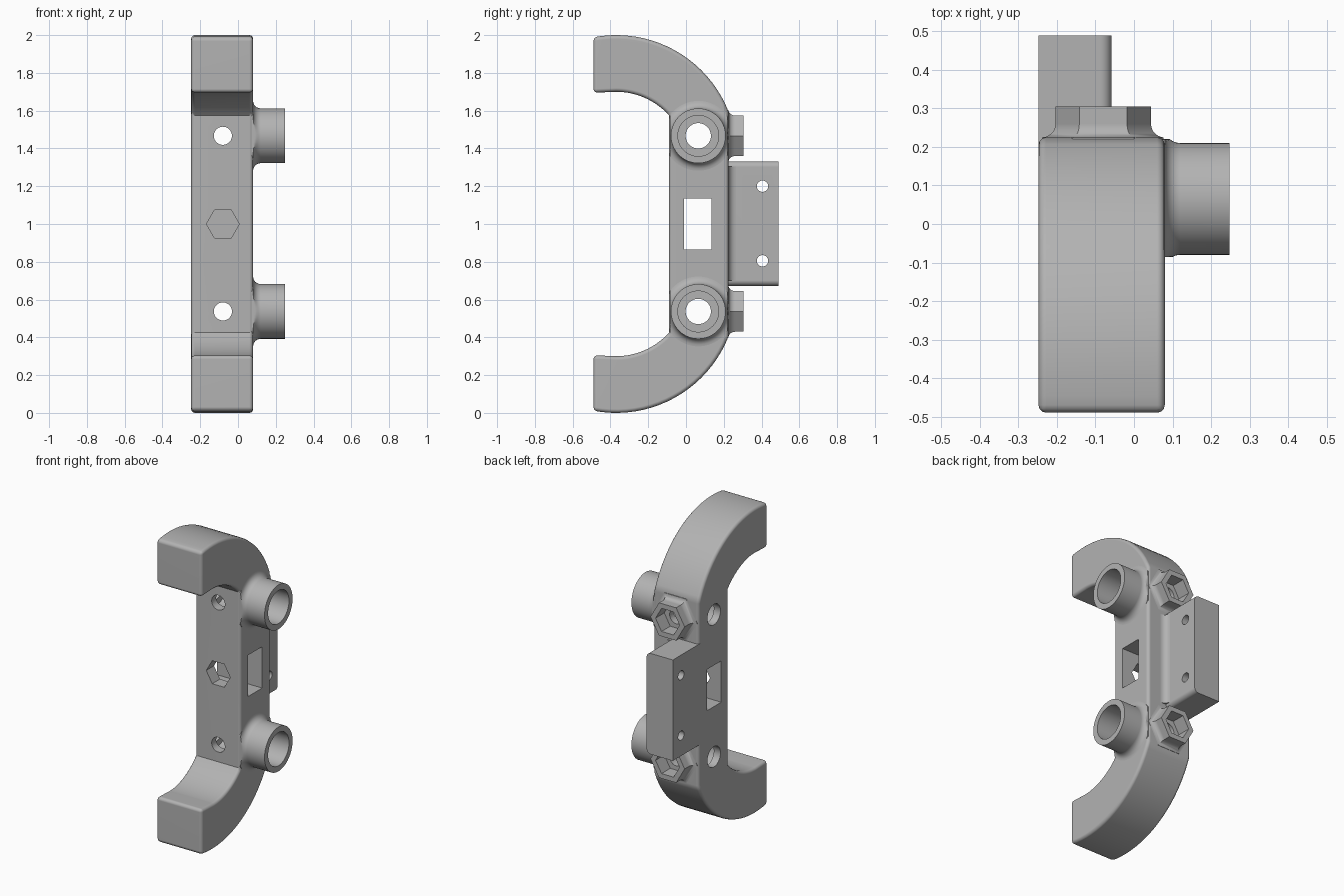
import bpy, bmesh, math
from mathutils import Vector

if "Cube" in bpy.data.objects:
    bpy.data.objects.remove(bpy.data.objects["Cube"])

grey = bpy.data.materials.new("plain_grey")
grey.diffuse_color = (0.45, 0.45, 0.45, 1)
grey.use_nodes = True
grey.node_tree.nodes["Principled BSDF"].inputs["Base Color"].default_value = grey.diffuse_color

X0, X1 = -0.248, 0.08          # body sides
XC = -0.08                     # screw axis
BACK, FRONT = 0.225, -0.09     # bar faces
LEVELS = (0.537, 1.467)        # tube and screw heights


def make(name, bm):
    bmesh.ops.recalc_face_normals(bm, faces=bm.faces)
    me = bpy.data.meshes.new(name)
    bm.to_mesh(me)
    bm.free()
    me.materials.append(grey)
    ob = bpy.data.objects.new(name, me)
    bpy.context.collection.objects.link(ob)
    return ob


def prism(pts, vec):
    """Extruded polygon as a bmesh."""
    bm = bmesh.new()
    f = bm.faces.new([bm.verts.new(p) for p in pts])
    r = bmesh.ops.extrude_face_region(bm, geom=[f], use_keep_orig=True)
    vs = [g for g in r["geom"] if isinstance(g, bmesh.types.BMVert)]
    bmesh.ops.translate(bm, verts=vs, vec=vec)
    bmesh.ops.recalc_face_normals(bm, faces=bm.faces)
    return bm


def box(x0, x1, y0, y1, z0, z1):
    return prism([(x0, y0, z0), (x1, y0, z0), (x1, y1, z0), (x0, y1, z0)],
                 (0, 0, z1 - z0))


def lathe(profile, n, centre, axis):
    """Closed solid turned about x or y; profile holds (radius, height)."""
    bm = bmesh.new()
    rings = []
    for r, h in profile:
        ring = []
        for i in range(n):
            a = math.tau * i / n
            c, s = r * math.cos(a), r * math.sin(a)
            p = (h, c, s) if axis == "x" else (c, h, s)
            ring.append(bm.verts.new(Vector(centre) + Vector(p)))
        rings.append(ring)
    for a, b in zip(rings, rings[1:]):
        for i in range(n):
            j = (i + 1) % n
            bm.faces.new((a[i], a[j], b[j], b[i]))
    bm.faces.new(rings[0])
    bm.faces.new(rings[-1])
    return bm


def flare(r, h, f, steps=6):
    """Concave fillet of radius f from height h up to radius r."""
    out = []
    for i in range(steps + 1):
        a = math.pi / 2 * i / steps
        out.append((r + f * (1 - math.sin(a)), h + f * (1 - math.cos(a))))
    return out


def cut(ob, cutters):
    bpy.context.view_layer.objects.active = ob
    for c in cutters:
        m = ob.modifiers.new("cut", "BOOLEAN")
        m.operation, m.solver, m.object = "DIFFERENCE", "EXACT", c
        bpy.ops.object.modifier_apply(modifier=m.name)


# Cutters
bores, screws, pockets, plate_holes = [], [], [], []
for z in LEVELS:
    bores.append(make("bore_cutter", lathe([(0.108, -0.2), (0.108, 0.3)], 64, (0, 0.065, z), "x")))
    bores.append(make("axle_cutter", lathe([(0.067, -0.3), (0.067, 0.3)], 48, (0, 0.065, z), "x")))
    screws.append(make("screw_cutter", lathe([(0.048, -0.3), (0.048, 0.4)], 40, (XC, 0, z), "y")))
    pockets.append(make("nut_cutter", lathe([(0.087, 0.215), (0.087, 0.35)], 6, (XC, 0, z), "y")))
for z in (0.805, 1.2):
    plate_holes.append(make("plate_hole_cutter", lathe([(0.03, -0.3), (0.03, 0.1)], 32, (0, 0.405, z), "x")))
front_pocket = make("front_nut_cutter", lathe([(0.087, -0.15), (0.087, 0.06)], 6, (XC, 0, 1.0), "y"))
window = make("window_cutter", box(-0.3, 0.2, -0.01, 0.135, 0.865, 1.135))
cutters = bores + screws + pockets + plate_holes + [front_pocket, window]

# C-shaped body: upper half profile, mirrored about z = 1
N = 20
half = []
a_end = math.asin((FRONT + 0.37) / 0.376)
for i in range(N + 1):                       # inner curve
    a = a_end * (1 - i / N)
    half.append((-0.37 + 0.376 * math.sin(a), 1.324 + 0.376 * math.cos(a)))
half.append((-0.49, 1.695))
a0, a1 = math.asin(-0.12 / 0.64), math.asin(0.595 / 0.64)
for i in range(N + 1):                       # outer curve
    a = a0 + (a1 - a0) * i / N
    half.append((-0.37 + 0.64 * math.sin(a), 1.36 + 0.64 * math.cos(a)))
outline = half + [(y, 2 - z) for y, z in reversed(half)]
bm = prism([(X0, y, z) for y, z in outline], (X1 - X0, 0, 0))
sharp = [e for e in bm.edges if e.calc_face_angle() > math.radians(60)]
bmesh.ops.bevel(bm, geom=sharp, offset=0.02, segments=3, profile=0.5, affect="EDGES")
body = make("curved_body", bm)
cut(body, bores + screws + pockets + [front_pocket, window])
parts = [body]

for z, side in zip(LEVELS, ("lower", "upper")):
    # Side tube with filleted foot kept inside the bar width
    fil = flare(0.145, X1, 0.04)
    bm = lathe([(fil[0][0], X1 - 0.02)] + fil + [(0.145, 0.248)], 64, (0, 0.065, z), "x")
    for v in bm.verts:
        v.co.y = max(FRONT + 0.004, min(BACK - 0.004, v.co.y))
    tube = make(side + "_side_tube", bm)
    cut(tube, bores)
    # Hexagonal nut boss on the back
    fil = flare(0.124, BACK, 0.035)
    bm = lathe([(fil[0][0], BACK - 0.025)] + fil + [(0.124, 0.305)], 6, (XC, 0, z), "y")
    for v in bm.verts:
        v.co.x = max(X0 + 0.004, min(X1 - 0.004, v.co.x))
    boss = make(side + "_nut_boss", bm)
    cut(boss, pockets + screws)
    parts += [tube, boss]

# Rear mounting plate, rounded along its inner long edges
bm = box(X0, -0.058, 0.2, 0.49, 0.672, 1.332)
edges = [e for e in bm.edges if all(v.co.x > -0.06 for v in e.verts)
         and abs(e.verts[0].co.y - e.verts[1].co.y) > 0.1]
bmesh.ops.bevel(bm, geom=edges, offset=0.03, segments=5, profile=0.5, affect="EDGES")
plate = make("rear_plate", bm)
cut(plate, plate_holes)
parts.append(plate)

# Fillet between plate and body
pts = [(-0.07, BACK - 0.01, 0.7), (-0.018, BACK - 0.01, 0.7)]
pts += [(x, y, 0.7) for x, y in flare(-0.058, BACK, 0.04)]
pts.append((-0.07, BACK + 0.04, 0.7))
parts.append(make("plate_fillet", prism(pts, (0, 0, 0.604))))

for c in cutters:
    bpy.data.objects.remove(c, do_unlink=True)

# Smooth curves, crisp edges
for ob in parts:
    bpy.ops.object.select_all(action="DESELECT")
    ob.select_set(True)
    bpy.context.view_layer.objects.active = ob
    bpy.ops.object.shade_smooth_by_angle(angle=math.radians(32))
    w = ob.modifiers.new("weighted", "WEIGHTED_NORMAL")
    w.keep_sharp = True
